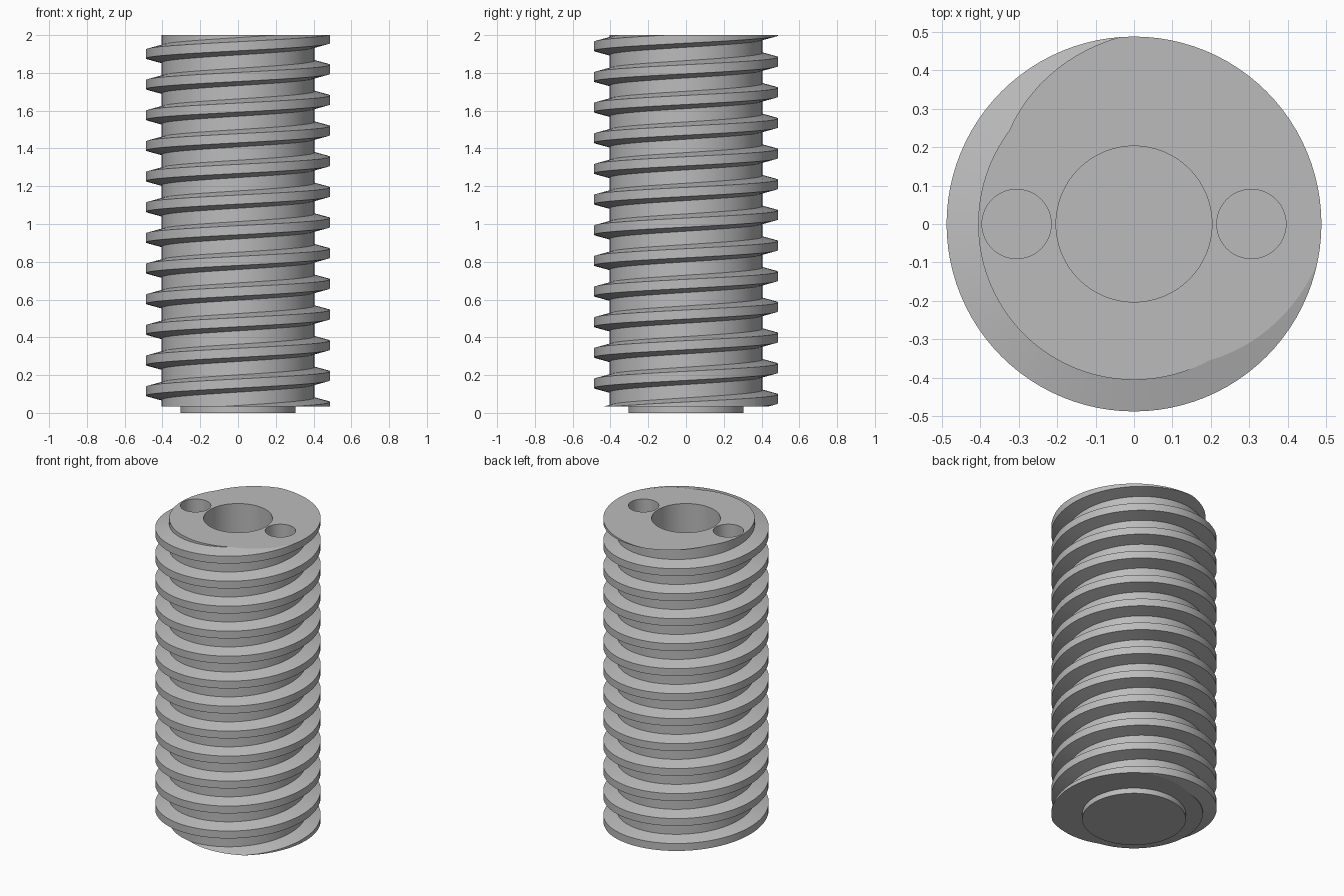
import bpy
import bmesh
from math import cos, sin, pi, radians

cube = bpy.data.objects.get("Cube")
if cube:
    bpy.data.objects.remove(cube, do_unlink=True)

SEGMENTS = 96
PITCH = 0.1623
ROOT_R, CREST_R = 0.405, 0.487
BORE_R, PILOT_R, PIN_R, PIN_X = 0.2025, 0.305, 0.09, 0.305
TOP, SHOULDER, PIN_DEPTH = 2.0, 0.035, 0.2
FIRST_Z = 0.115 - PITCH * 3.5      # thread centre at angle zero, below the cut
TURNS = 17

# Thread cross-section: radius and height from the thread centre
PROFILE = [(ROOT_R, -0.046), (CREST_R, -0.024), (CREST_R, 0.024), (ROOT_R, 0.046)]

bm = bmesh.new()


def ring(radius, z, x=0.0, count=SEGMENTS):
    """Closed loop of edges."""
    verts = [bm.verts.new((x + radius * cos(2 * pi * i / count),
                           radius * sin(2 * pi * i / count), z)) for i in range(count)]
    return [bm.edges.new((verts[i - 1], verts[i])) for i in range(count)]


def bridge(a, b):
    bmesh.ops.bridge_loops(bm, edges=a + b)


def cap(edges):
    bmesh.ops.triangle_fill(bm, edges=edges, use_beauty=True)


# Threaded shaft: a helical ribbon whose turns share the root surface
rows = []
for i in range(SEGMENTS * TURNS + 1):
    a = 2 * pi * i / SEGMENTS
    z = FIRST_Z + PITCH * i / SEGMENTS
    rows.append([bm.verts.new((r * cos(a), r * sin(a), z + dz)) for r, dz in PROFILE])
for i in range(len(rows) - 1):
    p, q = rows[i], rows[i + 1]
    for k in range(3):
        bm.faces.new((p[k], q[k], q[k + 1], p[k + 1]))
    if i + SEGMENTS + 1 < len(rows):
        p2, q2 = rows[i + SEGMENTS], rows[i + SEGMENTS + 1]
        bm.faces.new((p[3], q[3], q2[0], p2[0]))

# Trim the thread flat at both ends
for z, normal in ((TOP, 1), (SHOULDER, -1)):
    bmesh.ops.bisect_plane(bm, geom=bm.verts[:] + bm.edges[:] + bm.faces[:],
                           plane_co=(0, 0, z), plane_no=(0, 0, normal), clear_outer=True)
rims = [e for e in bm.edges if e.is_boundary]
top_rim = [e for e in rims if e.verts[0].co.z > 1]
bottom_rim = [e for e in rims if e.verts[0].co.z < 1]

# Top face with central bore and two blind pin holes
bore_top = ring(BORE_R, TOP)
pins = [ring(PIN_R, TOP, x, 48) for x in (-PIN_X, PIN_X)]
cap(top_rim + bore_top + pins[0] + pins[1])
for x, pin in zip((-PIN_X, PIN_X), pins):
    floor = ring(PIN_R, TOP - PIN_DEPTH, x, 48)
    bridge(pin, floor)
    cap(floor)

# Shoulder and pilot boss at the bottom, with the bore running through
pilot_top, pilot_bottom = ring(PILOT_R, SHOULDER), ring(PILOT_R, 0)
bore_bottom = ring(BORE_R, 0)
cap(bottom_rim + pilot_top)
bridge(pilot_top, pilot_bottom)
bridge(pilot_bottom, bore_bottom)
bridge(bore_bottom, bore_top)

bmesh.ops.recalc_face_normals(bm, faces=bm.faces[:])
mesh = bpy.data.meshes.new("threaded_shaft")
bm.to_mesh(mesh)
bm.free()

shaft = bpy.data.objects.new("threaded_shaft", mesh)
bpy.context.collection.objects.link(shaft)

# Plain grey metal
grey = bpy.data.materials.new("grey")
grey.use_nodes = True
colour = (0.5, 0.5, 0.5, 1)
grey.diffuse_color = colour
grey.node_tree.nodes["Principled BSDF"].inputs["Base Color"].default_value = colour
mesh.materials.append(grey)

bpy.ops.object.select_all(action="DESELECT")
shaft.select_set(True)
bpy.context.view_layer.objects.active = shaft
bpy.ops.object.shade_smooth_by_angle(angle=radians(12))
